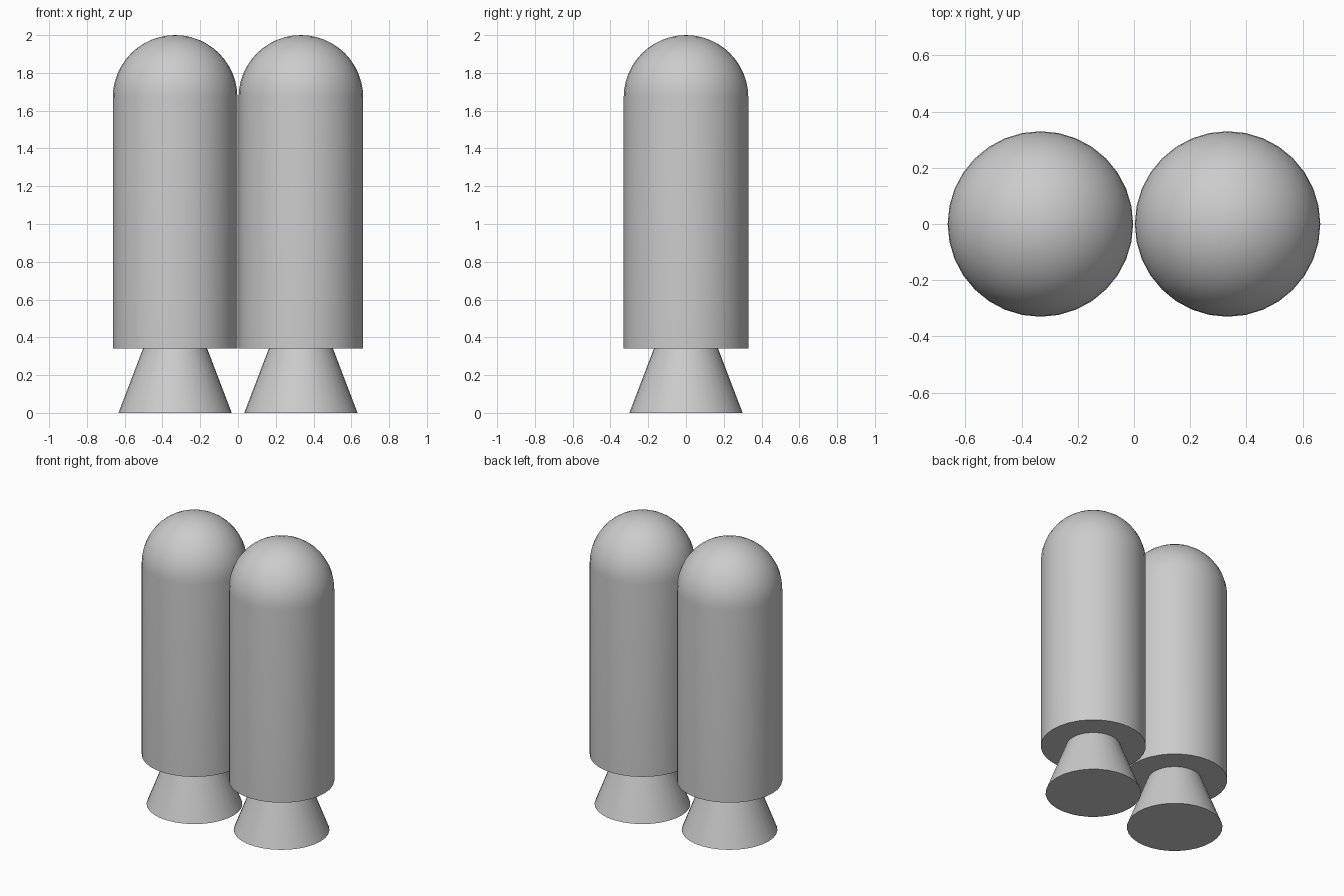
import bpy, bmesh, math

if "Cube" in bpy.data.objects:
    bpy.data.objects.remove(bpy.data.objects["Cube"])

SEGMENTS = 32
RADIUS = 0.33      # tank radius
OFFSET = 0.333     # tank axis distance from the centre


def lathe(name, profile, x):
    """Revolve (radius, z) points around a vertical axis; radius 0 is a pole."""
    bm = bmesh.new()
    rings = []
    for r, z in profile:
        if r == 0:
            rings.append([bm.verts.new((0, 0, z))])
        else:
            rings.append([bm.verts.new((r * math.cos(a), r * math.sin(a), z))
                          for a in (2 * math.pi * i / SEGMENTS for i in range(SEGMENTS))])
    if len(rings[0]) > 1:
        bm.faces.new(list(reversed(rings[0])))
    for low, high in zip(rings, rings[1:]):
        for i in range(SEGMENTS):
            j = (i + 1) % SEGMENTS
            if len(high) == 1:
                bm.faces.new((low[i], low[j], high[0]))
            else:
                bm.faces.new((low[i], low[j], high[j], high[i]))
    bmesh.ops.recalc_face_normals(bm, faces=bm.faces)
    mesh = bpy.data.meshes.new(name)
    bm.to_mesh(mesh)
    bm.free()
    obj = bpy.data.objects.new(name, mesh)
    obj.location.x = x
    bpy.context.collection.objects.link(obj)
    bpy.ops.object.select_all(action='DESELECT')
    obj.select_set(True)
    bpy.context.view_layer.objects.active = obj
    bpy.ops.object.shade_smooth_by_angle(angle=math.radians(40))
    return obj


# Flared nozzle, underside shelf, cylinder wall and hemispherical dome
DOME_STEPS = 12
profile = [(0.30, 0), (0.17, 0.34), (RADIUS, 0.34)]
for k in range(DOME_STEPS):
    a = math.pi / 2 * k / DOME_STEPS
    profile.append((RADIUS * math.cos(a), 2 - RADIUS + RADIUS * math.sin(a)))
profile.append((0, 2))

# Twin tanks side by side
for side, x in (("left", -OFFSET), ("right", OFFSET)):
    lathe(side + "_tank_with_nozzle", profile, x)
